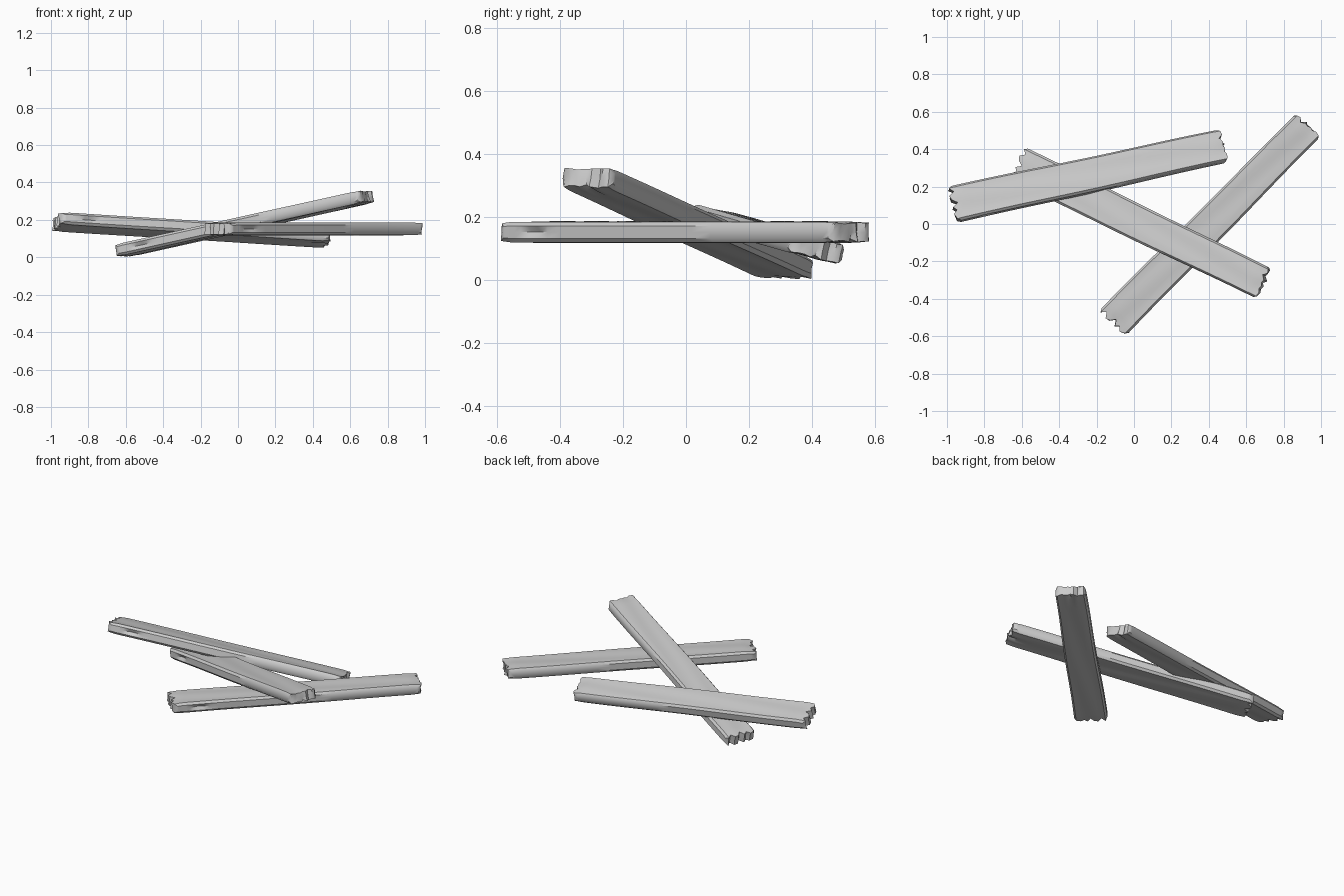
import bpy, bmesh, math, random
from mathutils import Matrix, Vector

random.seed(4)
cube = bpy.data.objects.get("Cube")
if cube:
    bpy.data.objects.remove(cube, do_unlink=True)

LENGTH, HALF_T = 1.465, 0.033
COLS = [-1, -0.88, -0.6, -0.4, -0.2, 0, 0.2, 0.45, 0.65, 0.88, 1]
START_JAG = [-0.01, 0.004, 0.016, -0.004, 0.014, -0.016, 0.012, 0.018, -0.006, 0.014, -0.006]
END_JAG = [-0.008, 0.006, 0.01, 0.007, 0.012, 0.005, 0.012, -0.006, 0.006, 0.008, -0.008]
STATIONS = 30


def plank_point(t, u, row):
    """Point on the plank: t along the length, u across, row = 1 top, 0 middle, -1 bottom."""
    half_w = 0.098 - 0.009 * t
    x = (t - 0.5) * LENGTH
    y = u * half_w + 0.002 * math.sin(9 * t)
    # worn long edges
    thick = HALF_T * (0.6 if abs(u) == 1 else 1.0)
    # shallow grain ripples and softened ends
    thick += 0.0018 * math.sin(7 * t + 4 * u) * (abs(u) < 0.8)
    near_end = min(t, 1 - t)
    thick *= 1 - 0.12 * max(0, 1 - near_end / 0.03)
    z = row * thick
    # gouge in one side and split under the far end
    if u == -1 and row == 0 and 0.07 < t < 0.14:
        y += 0.016
    if row == -1 and t > 0.9 and abs(u) < 0.1:
        z += 0.1 * (t - 0.9)
    return Vector((x, y, z))


def build_plank_mesh():
    bm = bmesh.new()
    n = len(COLS)
    grid = {}
    for s in range(STATIONS):
        # stations gather towards the broken ends
        f = s / (STATIONS - 1)
        t = f - 0.1 * math.sin(math.tau * f)
        ends = {0: (-1, START_JAG), STATIONS - 1: (1, END_JAG)}
        for c, u in enumerate(COLS):
            for row in (-1, 0, 1):
                if row == 0 and s not in ends and c not in (0, n - 1):
                    continue
                p = plank_point(t, u, row)
                if s in ends:
                    side, jag = ends[s]
                    p.x += side * (jag[c] + random.uniform(-0.005, 0.005))
                    p.z += random.uniform(-0.002, 0.002)
                grid[s, c, row] = bm.verts.new(p)

    def quad(*keys):
        bm.faces.new([grid[k] for k in keys])

    # broad faces and long edges
    for s in range(STATIONS - 1):
        for row in (-1, 1):
            for c in range(n - 1):
                quad((s, c, row), (s + 1, c, row), (s + 1, c + 1, row), (s, c + 1, row))
        for c in (0, n - 1):
            for row in (-1, 0):
                quad((s, c, row), (s + 1, c, row), (s + 1, c, row + 1), (s, c, row + 1))
    # splintered end grain
    for s in (0, STATIONS - 1):
        for c in range(n - 1):
            for row in (-1, 0):
                quad((s, c, row), (s, c + 1, row), (s, c + 1, row + 1), (s, c, row + 1))
    bmesh.ops.recalc_face_normals(bm, faces=bm.faces)
    mesh = bpy.data.meshes.new("plank")
    bm.to_mesh(mesh)
    bm.free()
    return mesh


def place_plank(name, mesh, start, end, roll=0):
    start, end = Vector(start), Vector(end)
    along = (end - start).normalized()
    across = Vector((0, 0, 1)).cross(along).normalized()
    up = along.cross(across)
    frame = Matrix((along, across, up)).transposed().to_4x4()
    obj = bpy.data.objects.new(name, mesh)
    bpy.context.collection.objects.link(obj)
    obj.matrix_world = (Matrix.Translation((start + end) / 2) @ frame
                        @ Matrix.Rotation(math.radians(roll), 4, "X"))
    return obj


plank = build_plank_mesh()
planks = [
    place_plank("back_plank", plank, (-0.96, 0.105, 0.19), (0.475, 0.415, 0.10), -13),
    place_plank("leaning_plank", plank, (-0.61, 0.315, 0.037), (0.685, -0.315, 0.324)),
    place_plank("level_plank", plank, (-0.11, -0.525, 0.152), (0.93, 0.525, 0.152)),
]

# smooth faces, sharp broken edges
bpy.ops.object.select_all(action="DESELECT")
planks[0].select_set(True)
bpy.context.view_layer.objects.active = planks[0]
bpy.ops.object.shade_smooth_by_angle(angle=math.radians(40))
